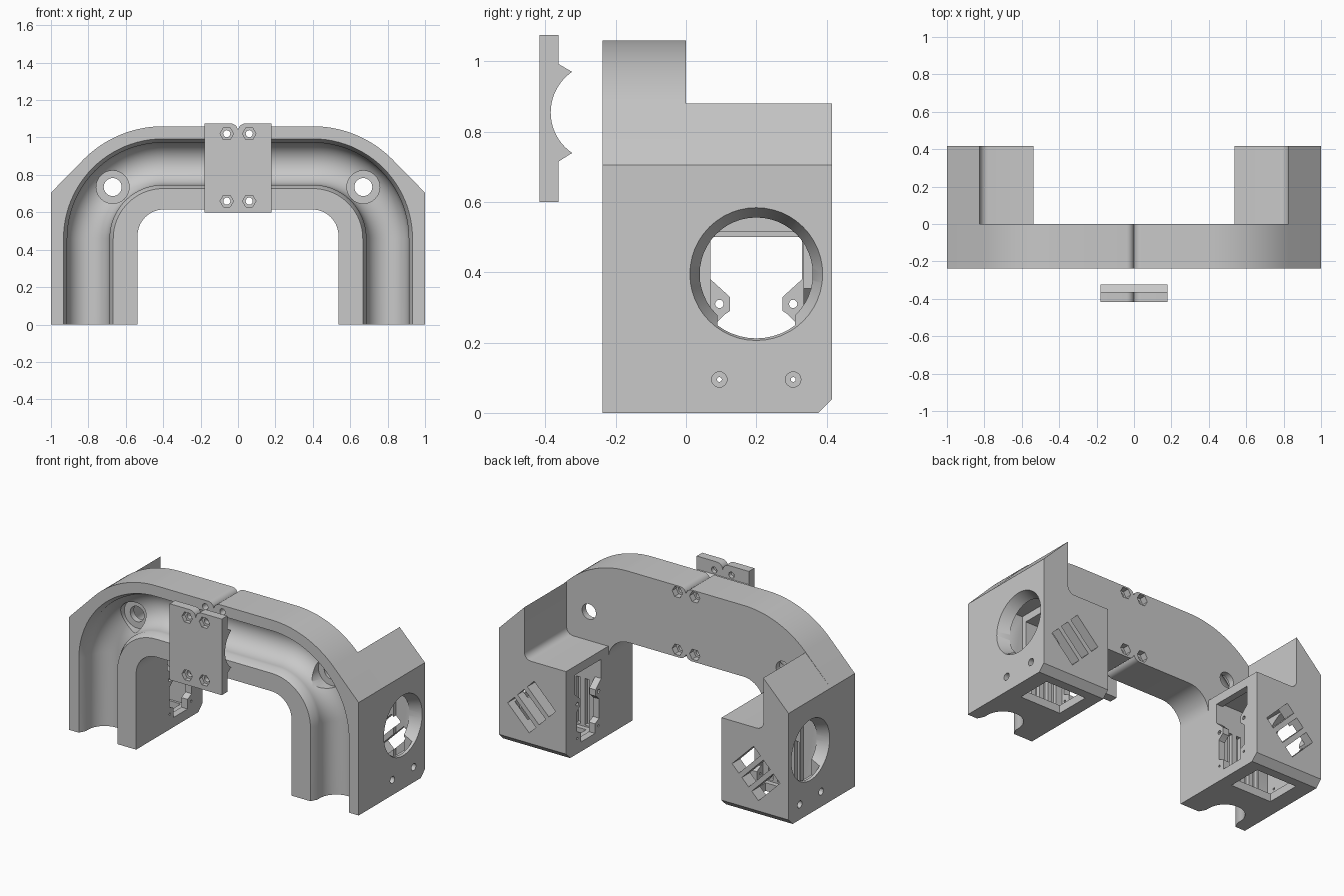
import bpy, bmesh, math
from mathutils import Vector

if "Cube" in bpy.data.objects:
    bpy.data.objects.remove(bpy.data.objects["Cube"], do_unlink=True)

grey = bpy.data.materials.new("plain_grey")
grey.use_nodes = True
grey.diffuse_color = (0.58, 0.58, 0.58, 1)
grey.node_tree.nodes["Principled BSDF"].inputs["Base Color"].default_value = (0.58, 0.58, 0.58, 1)

FRONT, BACK = -0.238, 0.416
MID = 0.4           # x where the bend begins
BEND_Z = 0.46       # height of the bend centre


def arc(cx, cy, r, start, end, n=16):
    return [(cx + r * math.cos(math.radians(start + (end - start) * i / n)),
             cy + r * math.sin(math.radians(start + (end - start) * i / n)))
            for i in range(n + 1)]


def circle(cx, cy, r, n=32, turn=0):
    return arc(cx, cy, r, turn, turn + 360, n)[:-1]


def loft(name, rings):
    """Closed solid through a list of matching rings of 3D points."""
    bm = bmesh.new()
    loops = [[bm.verts.new(p) for p in ring] for ring in rings]
    n = len(loops[0])
    for a, b in zip(loops, loops[1:]):
        for i in range(n):
            bm.faces.new((a[i], a[(i + 1) % n], b[(i + 1) % n], b[i]))
    bm.faces.new(loops[0])
    bm.faces.new(loops[-1])
    bmesh.ops.recalc_face_normals(bm, faces=bm.faces)
    mesh = bpy.data.meshes.new(name)
    bm.to_mesh(mesh)
    bm.free()
    mesh.materials.append(grey)
    obj = bpy.data.objects.new(name, mesh)
    bpy.context.collection.objects.link(obj)
    return obj


def prism(name, pts, axis, a, b):
    place = {"x": lambda u, v, d: (d, u, v),
             "y": lambda u, v, d: (u, d, v),
             "z": lambda u, v, d: (u, v, d)}[axis]
    return loft(name, [[place(u, v, d) for u, v in pts] for d in (a, b)])


def combine(obj, tool, mode="DIFFERENCE"):
    mod = obj.modifiers.new("combine", "BOOLEAN")
    mod.operation, mod.solver, mod.object = mode, "EXACT", tool
    bpy.context.view_layer.update()
    done = obj.evaluated_get(bpy.context.evaluated_depsgraph_get())
    mesh = bpy.data.meshes.new_from_object(done)
    obj.modifiers.clear()
    obj.data = mesh
    bpy.data.objects.remove(tool, do_unlink=True)


def cut(obj, pts, axis, a, b):
    combine(obj, prism("cutter", pts, axis, a, b))


def rect(x0, x1, y0, y1):
    return [(x0, y0), (x1, y0), (x1, y1), (x0, y1)]


def finish(obj):
    bpy.ops.object.select_all(action="DESELECT")
    obj.select_set(True)
    bpy.context.view_layer.objects.active = obj
    bpy.ops.object.shade_smooth_by_angle(angle=math.radians(30))


# Half of the arch, with rounded corners at the centre joint
outline = ([(0.537, 0), (1, 0), (1, 0.705)]
           + arc(MID, BEND_Z, 0.6, 45, 90)
           + arc(0.04, 1.02, 0.04, 90, 180, 6)
           + arc(0.04, 0.655, 0.04, 180, 270, 6)
           + arc(0.397, 0.475, 0.14, 90, 0))
half = prism("left_half", outline, "y", FRONT, 0)

# Leg housing behind the arch
housing = ([(0.537, 0), (1, 0), (1, 0.705), (0.825, 0.88)]
           + arc(0.78, 0.6, 0.045, 0, -90, 6) + [(0.537, 0.555)])
combine(half, prism("housing", housing, "y", -0.03, BACK), "UNION")

# Pipe channel swept along the front, with bevelled lips
section = ([(0.143, -0.02), (0.113, 0.04)] + arc(0, 0.065, 0.113, 0, 180, 20)
           + [(-0.113, 0.04), (-0.143, -0.02)])
path = ([((0.8, -0.05), 0)]
        + [(p, 90 * i / 24) for i, p in enumerate(arc(MID, BEND_Z, 0.4, 0, 90, 24))]
        + [((-0.05, 0.86), 90)])
rings = []
for (x, z), deg in path:
    n = Vector((math.cos(math.radians(deg)), math.sin(math.radians(deg))))
    rings.append([(x + n.x * u, FRONT + d, z + n.y * u) for u, d in section])
combine(half, loft("channel", rings))

# Mounting hole with a flat seat in the channel
cut(half, circle(0.67, 0.735, 0.088), "y", FRONT - 0.05, FRONT + 0.2)
cut(half, circle(0.67, 0.735, 0.048), "y", -0.2, 0.05)

# Clamp bolt holes with hexagonal nut pockets
for z in (1.02, 0.66):
    cut(half, circle(0.06, z, 0.019, 16), "y", -0.3, 0.05)
    cut(half, circle(0.06, z, 0.036, 6), "y", -0.04, 0.05)

# Housing cavity, wider behind the outer wall, and open underneath
cut(half, rect(0.58, 0.88, 0.05, 0.515), "y", 0.07, 0.335)
cut(half, rect(0.84, 0.93, 0.05, 0.56), "y", 0.04, 0.36)
cut(half, rect(0.62, 0.9, 0.1, 0.32), "z", -0.1, 0.1)

# Upright grooves in the front wall of the cavity
for i in range(4):
    x = 0.62 + i * 0.06
    cut(half, rect(x, x + 0.03, 0.06, 0.35), "y", 0.045, 0.1)

# Bevel along the lower back edge
cut(half, [(BACK - 0.04, 0), (BACK - 0.04, -0.1), (BACK + 0.1, -0.1),
           (BACK + 0.1, 0.14)], "x", 0.4, 1.1)

# Tapered round side opening, relieved at its lower edge
cone = [(1.02, 0.197), (0.9, 0.149)]
combine(half, loft("side_opening", [[(x, y, z) for y, z in circle(0.2, 0.395, r, 48)]
                                    for x, r in cone]))
cut(half, rect(0.09, 0.31, 0.18, 0.28), "x", 0.85, 0.985)

# Inner window with screw ears
side = [(0.13, 0.5), (0.13, 0.38), (0.075, 0.33), (0.075, 0.29), (0.09, 0.28),
        (0.11, 0.26), (0.11, 0.14), (0.07, 0.12), (0.07, 0.06)]
window = [(0.2 + u, z) for u, z in side] + [(0.2 - u, z) for u, z in reversed(side)]
cut(half, window, "x", 0.5, 0.62)

# Screw holes in the housing walls
for y in (0.095, 0.305):
    cut(half, circle(y, 0.31, 0.012, 12), "x", 0.5, 0.62)
    cut(half, circle(y, 0.095, 0.007, 12), "x", 0.5, 1.1)
    cut(half, circle(y, 0.095, 0.022, 16), "x", 0.97, 1.1)

# Slanted vents in the back wall
for k in (-1, 0, 1):
    cx, cz = 0.775 + k * 0.068, 0.27 - k * 0.068
    cut(half, [(cx + (a - b) * 0.707, cz + (a + b) * 0.707)
               for a, b in rect(-0.105, 0.105, -0.033, 0.033)], "y", 0.3, 0.5)

finish(half)

# Mirrored half
other = half.copy()
other.name = "right_half"
other.data = half.data.copy()
bpy.context.collection.objects.link(other)
bm = bmesh.new()
bm.from_mesh(other.data)
for v in bm.verts:
    v.co.x = -v.co.x
bmesh.ops.reverse_faces(bm, faces=bm.faces)
bm.to_mesh(other.data)
bm.free()

# Separate clamp plate with a curved saddle
saddle = ([(-0.417, 0.6), (-0.363, 0.6), (-0.363, 0.715), (-0.327, 0.738)]
          + arc(-0.245, 0.855, 0.14, 236, 124, 20)
          + [(-0.327, 0.972), (-0.363, 0.993), (-0.363, 1.075), (-0.417, 1.075)])
plate = prism("clamp_plate", saddle, "x", -0.18, 0.18)
notch = (arc(-0.04, 1.035, 0.04, 90, 0, 6) + arc(0.04, 1.035, 0.04, 180, 90, 6)[1:]
         + [(0.04, 1.2), (-0.04, 1.2)])
cut(plate, notch, "y", -0.5, -0.3)
for x in (-0.06, 0.06):
    for z in (1.02, 0.66):
        cut(plate, circle(x, z, 0.019, 16), "y", -0.5, -0.3)
        cut(plate, circle(x, z, 0.036, 6), "y", -0.5, -0.39)
finish(plate)
